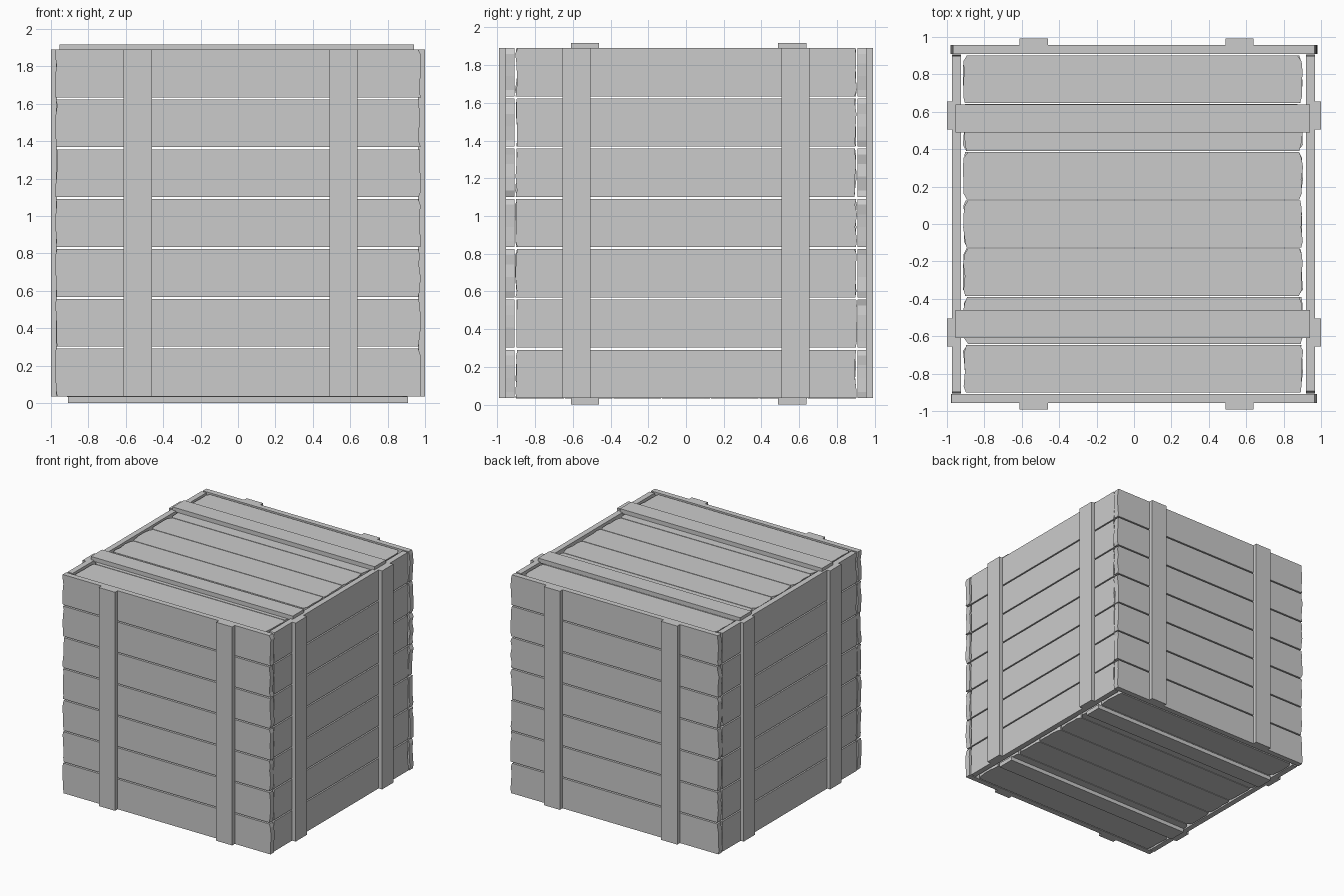
import bpy, bmesh, random
from mathutils import Vector

if "Cube" in bpy.data.objects:
    bpy.data.objects.remove(bpy.data.objects["Cube"])

random.seed(4)
# each mapping turns (along plank, across plank, depth) into x, y, z
MAPS = {
    "front": lambda u, v, w: (u, w, v),
    "side": lambda u, v, w: (w, u, v),
    "flat": lambda u, v, w: (u, v, w),
}


def prism(name, outline, w0, w1, mapping):
    """Extrude a flat outline between two depths."""
    bm = bmesh.new()
    lo = [bm.verts.new(Vector(mapping(u, v, w0))) for u, v in outline]
    hi = [bm.verts.new(Vector(mapping(u, v, w1))) for u, v in outline]
    n = len(outline)
    bm.faces.new(lo)
    bm.faces.new(hi)
    for i in range(n):
        j = (i + 1) % n
        bm.faces.new((lo[i], lo[j], hi[j], hi[i]))
    bmesh.ops.recalc_face_normals(bm, faces=bm.faces)
    mesh = bpy.data.meshes.new(name)
    bm.to_mesh(mesh)
    bm.free()
    bpy.context.collection.objects.link(bpy.data.objects.new(name, mesh))


def plank(name, u0, u1, v0, v1, w0, w1, mapping, wear, corner):
    """Plank with roughly sawn ends and lightly clipped corners."""
    def end(u, sign):
        pts = []
        for t in (0.0, 0.13, 0.42, 0.68, 0.88, 1.0):
            cut = random.uniform(0, wear)
            if t in (0.0, 1.0):
                cut += random.uniform(0.3, 1) * corner
            pts.append((u - sign * cut, v0 + t * (v1 - v0)))
        return pts
    prism(name, end(u1, 1) + end(u0, -1)[::-1], w0, w1, mapping)


def panel(name, u, v, w, mapping, gap, wear, corner, count=7):
    pitch = (v[1] - v[0] + gap) / count
    for i in range(count):
        a = v[0] + i * pitch
        plank(f"{name}_plank_{i + 1}", *u, a, a + pitch - gap, *w,
              mapping, wear, corner)


def box(name, x, y, z):
    prism(name, [(x[0], y[0]), (x[1], y[0]), (x[1], y[1]), (x[0], y[1])],
          *z, MAPS["flat"])


Z = (0.035, 1.89)
# four plank walls
panel("front", (-0.98, 0.98), Z, (-0.957, -0.91), MAPS["front"], 0.011, 0.014, 0.004)
panel("back", (-0.98, 0.98), Z, (0.91, 0.957), MAPS["front"], 0.011, 0.014, 0.004)
panel("left", (-0.907, 0.907), Z, (-0.972, -0.925), MAPS["side"], 0.011, 0.012, 0.004)
panel("right", (-0.907, 0.907), Z, (0.92, 0.967), MAPS["side"], 0.011, 0.012, 0.004)
# lid and floor planks
panel("lid", (-0.915, 0.905), (-0.90, 0.90), (1.835, 1.882), MAPS["flat"], 0.006, 0.012, 0.025)
panel("floor", (-0.915, 0.905), (-0.90, 0.90), (0.033, 0.08), MAPS["flat"], 0.006, 0.012, 0.025)

# upright battens on the walls
for tag, x in (("left", (-0.613, -0.46)), ("right", (0.49, 0.64))):
    box(f"front_batten_{tag}", x, (-0.992, -0.953), Z)
    box(f"back_batten_{tag}", x, (0.953, 0.992), Z)
for tag, y in (("front", (-0.655, -0.505)), ("back", (0.505, 0.655))):
    box(f"left_batten_{tag}", (-1.0, -0.968), y, Z)
    box(f"right_batten_{tag}", (0.963, 1.0), y, Z)
# battens on the lid and floor
for tag, y in (("front", (-0.61, -0.46)), ("back", (0.488, 0.638))):
    box(f"lid_batten_{tag}", (-0.955, 0.942), y, (1.88, 1.917))
    box(f"floor_batten_{tag}", (-0.91, 0.91), y, (0.0, 0.035))
